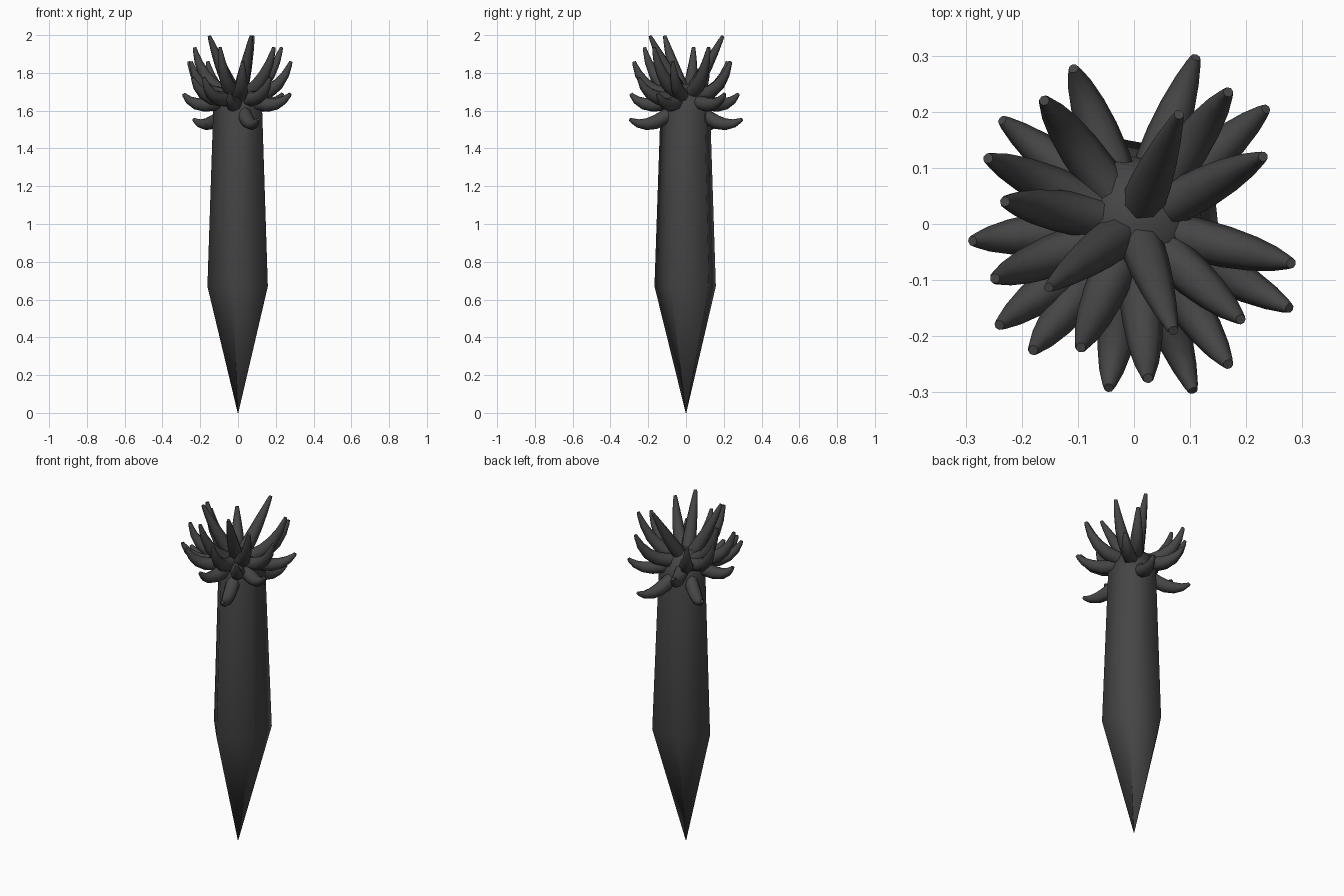
import bpy, bmesh
from math import sin, cos, pi, radians
from mathutils import Vector

if "Cube" in bpy.data.objects:
    bpy.data.objects.remove(bpy.data.objects["Cube"])

dark = bpy.data.materials.new("charcoal")
dark.diffuse_color = (0.06, 0.06, 0.06, 1)
dark.use_nodes = True
dark.node_tree.nodes["Principled BSDF"].inputs["Base Color"].default_value = dark.diffuse_color


def loft(name, rings, angle):
    """Skin a list of equal-sized point rings, closing both ends."""
    bm = bmesh.new()
    vr = [[bm.verts.new(p) for p in ring] for ring in rings]
    n = len(vr[0])
    for a, b in zip(vr, vr[1:]):
        for i in range(n):
            j = (i + 1) % n
            bm.faces.new((a[i], a[j], b[j], b[i]))
    bm.faces.new(vr[0][::-1])
    bm.faces.new(vr[-1])
    bmesh.ops.recalc_face_normals(bm, faces=bm.faces)
    mesh = bpy.data.meshes.new(name)
    bm.to_mesh(mesh)
    bm.free()
    mesh.materials.append(dark)
    ob = bpy.data.objects.new(name, mesh)
    bpy.context.collection.objects.link(ob)
    bpy.context.view_layer.objects.active = ob
    ob.select_set(True)
    bpy.ops.object.shade_smooth_by_angle(angle=radians(angle))
    ob.select_set(False)
    return ob


# Pointed five-sided stake body: uneven section scaled along the height
section = [(.137, .122), (-.058, .158), (-.162, .005), (-.025, -.167), (.158, -.08)]
profile = [(0.01, 0.0), (1.0, 0.67), (0.81, 1.60), (0.70, 1.69), (0.3, 1.74)]
loft("stake_body", [[(x * s, y * s, z) for x, y in section] for s, z in profile], 80)

# Tiers of upward-curling arms: (base r,z), (bend r,z), tip z, tip x,y positions
tiers = [
    ((.0, 1.66), (.095, 1.78), 1.995, [(.08, .195), (.07, -.19), (-.152, -.113)]),
    ((.03, 1.68), (.19, 1.72), 1.935, [(.23, .12), (.19, -.17), (-.095, -.22), (-.23, .04)]),
    ((.04, 1.68), (.225, 1.67), 1.86, [(.168, .235), (.28, -.07), (.025, -.275), (-.248, -.097),
                                     (-.26, .117), (-.16, .22)]),
    ((.05, 1.67), (.235, 1.63), 1.775, [(.168, -.25), (-.18, -.225), (-.24, -.18)]),
    ((.06, 1.66), (.23, 1.59), 1.69, [(.277, -.15), (-.045, -.292), (-.288, -.03), (-.108, .277),
                                    (.235, .205)]),
    ((.06, 1.61), (.21, 1.48), 1.555, [(.11, .297), (.105, -.297), (-.235, .185)]),
]
thickness = [(0, .036), (.2, .039), (.4, .037), (.6, .031), (.8, .022), (.95, .013), (1, .009)]
count = 0
for base, bend, tip_z, tips in tiers:
    for x, y in tips:
        out = Vector((x, y, 0))
        reach = out.length
        out.normalize()
        side = Vector((-out.y, out.x, 0))
        up = Vector((0, 0, 1))
        p0, p1, p2 = (out * r + up * z for r, z in (base, bend, (reach, tip_z)))
        rings = []
        for t, w in thickness:
            c = p0 * (1 - t) ** 2 + p1 * 2 * t * (1 - t) + p2 * t * t
            d = ((p1 - p0) * (1 - t) + (p2 - p1) * t).normalized()
            n = side.cross(d)
            rings.append([c + (side * cos(k * pi / 4) + n * sin(k * pi / 4)) * w for k in range(8)])
        count += 1
        loft(f"arm_{count:02d}", rings, 50)
